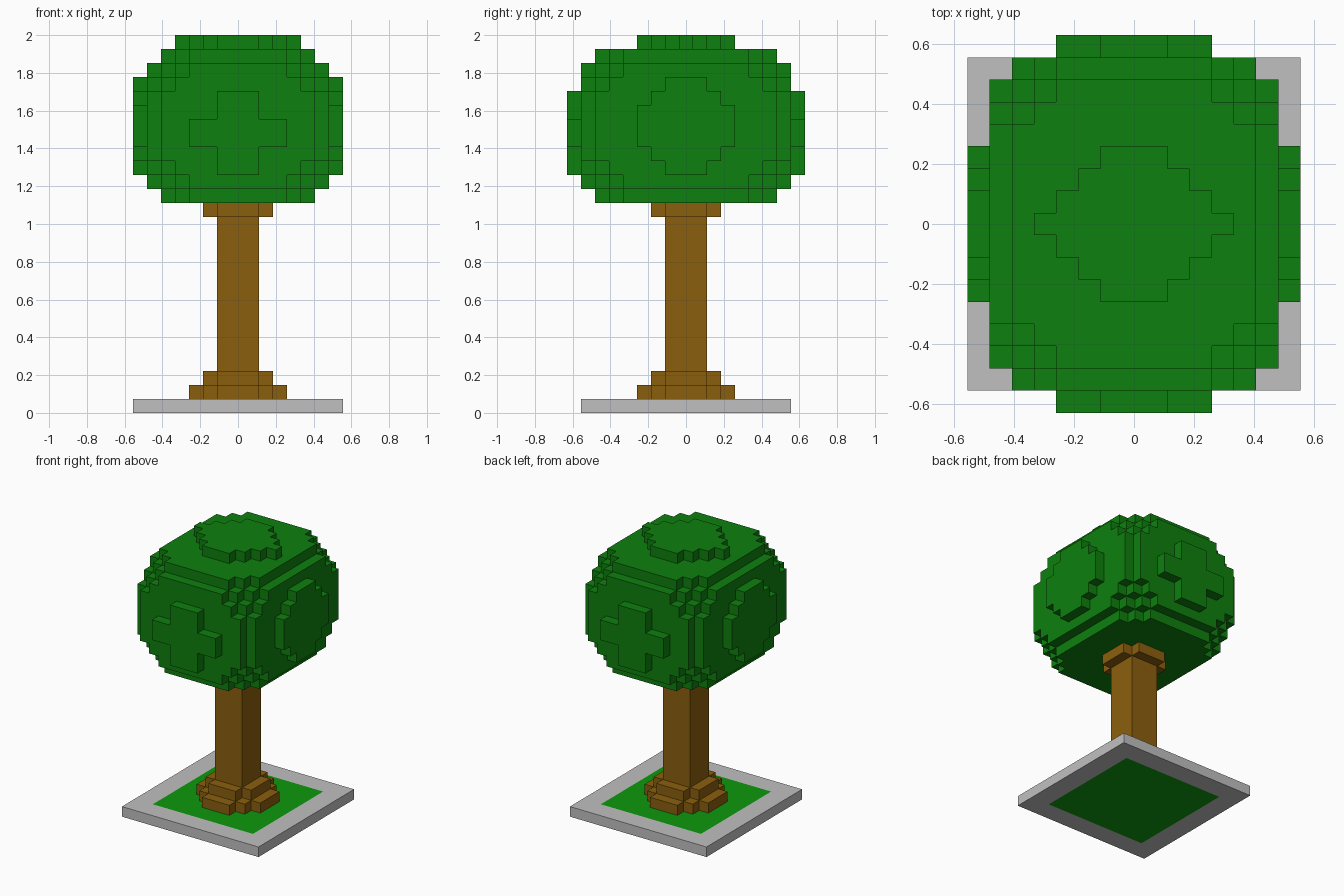
import bpy
import bmesh
from mathutils import Vector

if "Cube" in bpy.data.objects:
    bpy.data.objects.remove(bpy.data.objects["Cube"], do_unlink=True)

U = 2 / 27  # edge of one block


def material(name, srgb):
    rgb = [((c / 255 + 0.055) / 1.055) ** 2.4 if c > 10 else c / 255 / 12.92 for c in srgb]
    m = bpy.data.materials.new(name)
    m.use_nodes = True
    m.diffuse_color = (*rgb, 1)
    m.node_tree.nodes["Principled BSDF"].inputs["Base Color"].default_value = (*rgb, 1)
    return m


stone = material("stone grey", (192, 192, 192))
grass = material("grass green", (14, 153, 14))
bark = material("bark brown", (139, 95, 13))
leaf = material("leaf green", (14, 128, 14))

# Unit directions with the two axes spanning each block face
SIDES = []
for axis in range(3):
    for sign in (1, -1):
        n, u = Vector((0, 0, 0)), Vector((0, 0, 0))
        n[axis], u[(axis + 1) % 3] = sign, 1
        SIDES.append((n, u, n.cross(u)))


def blocks(name, mat, layers, filled):
    """Outer skin of all blocks (x, y, layer) for which filled(|x|, |y|, layer) holds."""
    cells = {(x, y, k) for k in layers for x in range(-8, 9) for y in range(-8, 9)
             if filled(abs(x), abs(y), k)}
    bm = bmesh.new()
    for cell in sorted(cells):
        centre = Vector(cell) + Vector((0, 0, 0.5))
        for n, u, v in SIDES:
            if tuple(int(c) for c in Vector(cell) + n) in cells:
                continue
            corners = [centre + (n + u * a + v * b) / 2
                       for a, b in ((-1, -1), (1, -1), (1, 1), (-1, 1))]
            bm.faces.new([bm.verts.new(c * U) for c in corners])
    bmesh.ops.remove_doubles(bm, verts=bm.verts, dist=U / 100)
    mesh = bpy.data.meshes.new(name)
    bm.to_mesh(mesh)
    bm.free()
    mesh.materials.append(mat)
    ob = bpy.data.objects.new(name, mesh)
    bpy.context.collection.objects.link(ob)
    return ob


# Square base: stone border around a grass bed
blocks("base_border", stone, [0], lambda x, y, k: 5 < max(x, y) <= 7)
blocks("grass_bed", grass, [0], lambda x, y, k: max(x, y) <= 5)


# Trunk: square post with stepped foot and a collar under the crown
def trunk(x, y, k):
    if k == 1:
        return max(x, y) <= 3 and x + y <= 4
    if k in (2, 14):
        return max(x, y) <= 2 and x + y <= 3
    return max(x, y) <= 1


blocks("trunk", bark, range(1, 15), trunk)


# Crown: box with stepped edges and corners, plus a raised patch on five sides
def crown(x, y, k):
    if k == 26:                                   # top patch
        return x + y <= 4 and y <= 3
    if y == 8:                                    # front and back crosses
        return 17 <= k <= 22 and (x <= 1 or (x <= 3 and k in (19, 20)))
    if x == 7:                                    # side patches
        return y <= 3 and y + abs(k - 20) <= 4 and abs(k - 20) <= 3
    gaps = sorted((6 - x, 7 - y, min(k - 15, 25 - k)))
    return gaps[0] >= 0 and gaps[1] >= 1 and sum(gaps) >= 4


blocks("crown", leaf, range(15, 27), crown)
